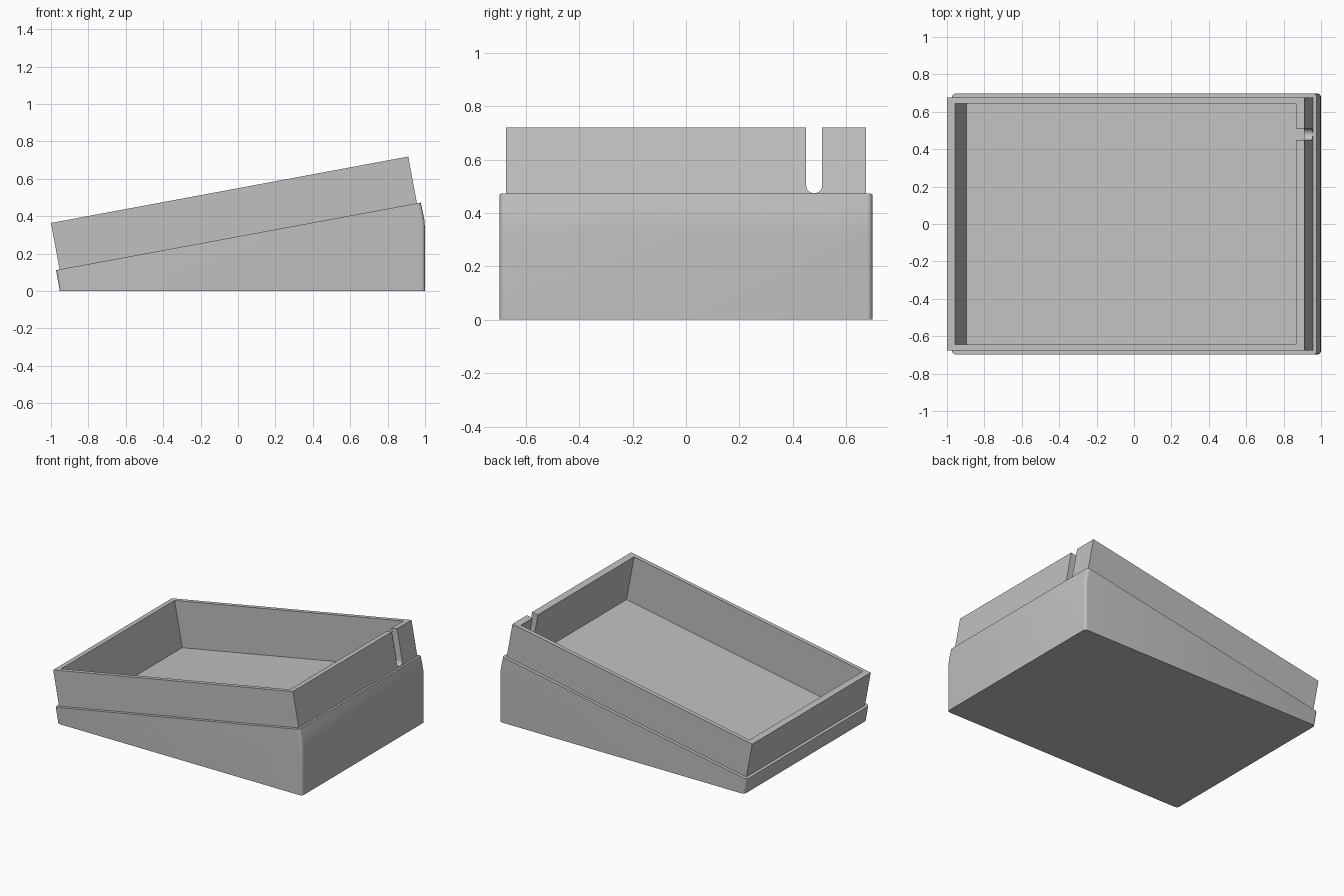
import bpy, bmesh
from math import atan2, cos, sin, pi
from mathutils import Matrix

cube = bpy.data.objects.get("Cube")
if cube:
    bpy.data.objects.remove(cube, do_unlink=True)

grey = bpy.data.materials.new("plain grey")
grey.use_nodes = True
colour = (0.53, 0.53, 0.53, 1)
grey.diffuse_color = colour
grey.node_tree.nodes["Principled BSDF"].inputs["Base Color"].default_value = colour

# Tilted frame: origin at the low top corner of the tray, local z off the slope
tilt = atan2(0.355, 1.91)
FRAME = Matrix.Translation((-1, 0, 0.364)) @ Matrix.Rotation(-tilt, 4, 'Y')
LENGTH = 1.943


def prism(name, points, depth, matrix=None, round_edges=0):
    """Extrude a closed outline along a vector, optionally rounding the upright corners."""
    bm = bmesh.new()
    face = bm.faces.new([bm.verts.new(p) for p in points])
    new = bmesh.ops.extrude_face_region(bm, geom=[face])["geom"]
    bmesh.ops.translate(bm, vec=depth, verts=[v for v in new if isinstance(v, bmesh.types.BMVert)])
    bmesh.ops.recalc_face_normals(bm, faces=bm.faces)
    if round_edges:
        upright = []
        for e in bm.edges:
            d = e.verts[1].co - e.verts[0].co
            if abs(d.z) > abs(d.x) and abs(d.y) < 1e-5:
                upright.append(e)
        bmesh.ops.bevel(bm, geom=upright, offset=round_edges, segments=5,
                        profile=0.5, affect='EDGES', clamp_overlap=True)
    if matrix:
        bm.transform(matrix)
    bmesh.ops.recalc_face_normals(bm, faces=bm.faces)
    mesh = bpy.data.meshes.new(name)
    bm.to_mesh(mesh)
    bm.free()
    mesh.materials.append(grey)
    obj = bpy.data.objects.new(name, mesh)
    bpy.context.collection.objects.link(obj)
    return obj


def tilted_box(name, x0, x1, half_y, z0, z1):
    outline = [(x0, -half_y, z0), (x1, -half_y, z0), (x1, -half_y, z1), (x0, -half_y, z1)]
    return prism(name, outline, (0, 2 * half_y, 0), FRAME)


def combine(target, other, operation):
    mod = target.modifiers.new(operation.title(), 'BOOLEAN')
    mod.operation = operation
    mod.solver = 'EXACT'
    mod.object = other
    bpy.context.view_layer.objects.active = target
    bpy.ops.object.modifier_apply(modifier=mod.name)
    bpy.data.objects.remove(other, do_unlink=True)


# Wedge base with a softly bent tall end
side = [(-0.953, 0), (1, 0), (1, 0.33), (0.997, 0.375), (0.989, 0.42), (0.977, 0.473), (-0.973, 0.112)]
body = prism("wedge_base_with_tray", [(x, -0.698, z) for x, z in side], (0, 1.396, 0), round_edges=0.02)

# Tray walls rising from the base, then the hollow inside
combine(body, tilted_box("tray_walls", 0, LENGTH, 0.675, -0.3, 0), 'UNION')
combine(body, tilted_box("tray_hollow", 0.044, LENGTH - 0.046, 0.645, -0.33, 0.1), 'DIFFERENCE')

# Round-bottomed cable slot through the tall end wall
mid, r, low = 0.48, 0.03, -0.25
arc = [(mid + r * cos(a), low + r + r * sin(a)) for a in (pi + i * pi / 12 for i in range(13))]
slot = [(mid - r, 0.1)] + arc + [(mid + r, 0.1)]
combine(body, prism("cable_slot", [(LENGTH - 0.1, y, z) for y, z in slot], (0.2, 0, 0), FRAME), 'DIFFERENCE')

# Smooth only the rounded parts
bpy.ops.object.select_all(action='DESELECT')
body.select_set(True)
bpy.context.view_layer.objects.active = body
bpy.ops.object.shade_smooth_by_angle(angle=pi / 7)
